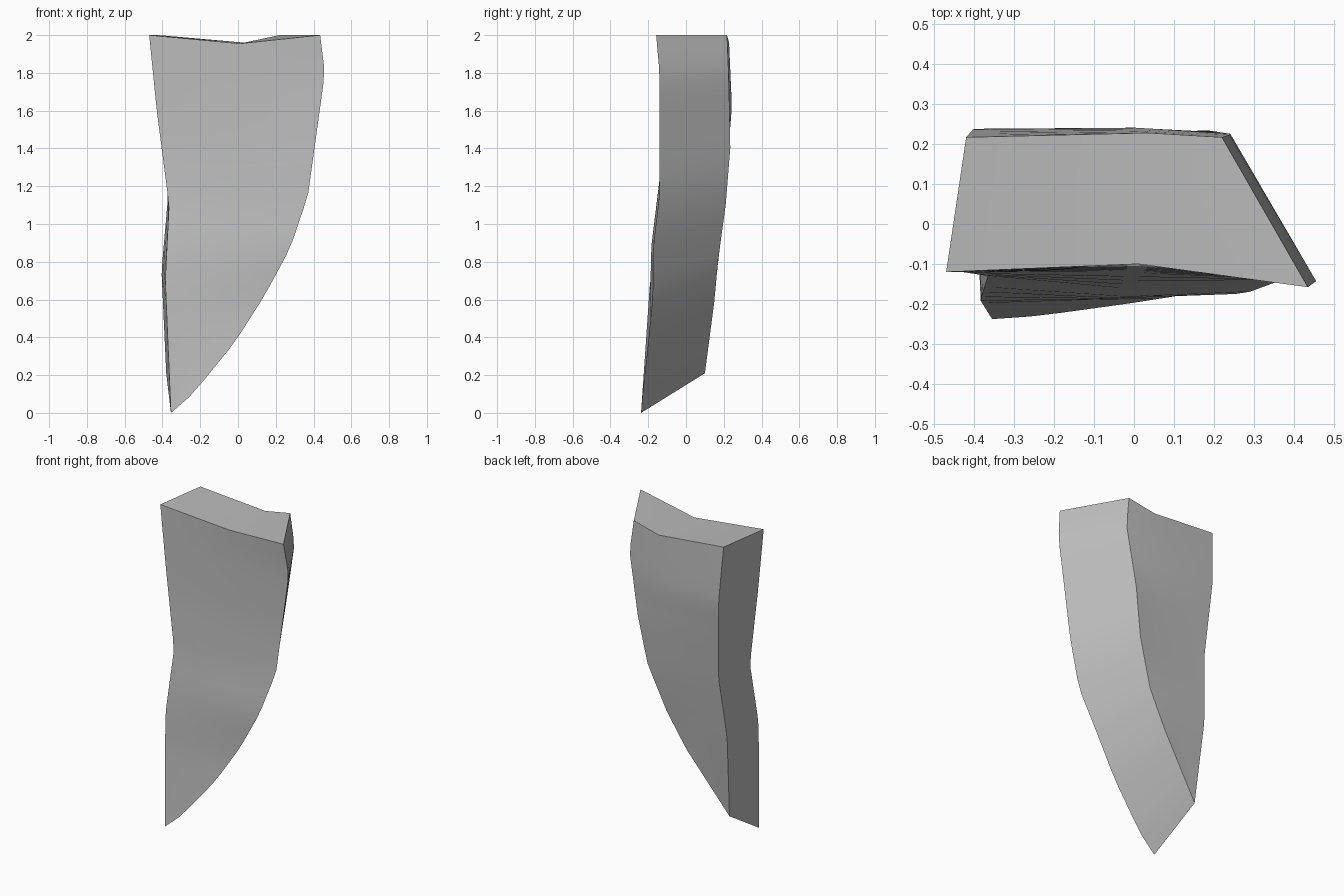
import bpy
import bmesh
from mathutils import Vector

default_cube = bpy.data.objects.get("Cube")
if default_cube:
    bpy.data.objects.remove(default_cube, do_unlink=True)

LEVELS = 24

# Long edges of the shard, each running from the top down to its lower tip
front_low_x = [(-.47, -.12, 2), (-.43, -.12, 1.6), (-.365, -.13, 1.1),
               (-.385, -.19, .7), (-.355, -.238, 0)]
front_middle = [(.01, -.1, 1.955), (0, -.12, 1.4), (-.02, -.185, .87),
                (-.12, -.19, .5), (-.355, -.238, 0)]
front_high_x = [(.435, -.158, 2), (.46, -.14, 1.8), (.37, -.14, 1.15),
                (.275, -.175, .87), (.14, -.175, .62), (-.02, -.2, .37),
                (-.24, -.23, .1), (-.355, -.238, 0)]
back_high_x = [(.22, .217, 2), (.245, .225, 1.8), (.18, .235, 1.41),
               (.127, .21, 1.1), (.02, .17, .81), (-.107, .15, .59),
               (-.38, .1, .21)]
back_middle = [(.035, .228, 1.96), (0, .243, 1.62), (-.05, .2, 1.1),
               (-.14, .165, .75), (-.38, .1, .21)]
back_low_x = [(-.42, .217, 2), (-.4, .24, 1.65), (-.37, .2, 1.15),
              (-.405, .16, .75), (-.38, .1, .21)]


def point_at_height(path, z):
    """Point on a descending path at the given height."""
    for upper, lower in zip(path, path[1:]):
        if z >= lower[2]:
            fraction = (upper[2] - z) / (upper[2] - lower[2])
            return Vector(upper).lerp(Vector(lower), fraction)
    return Vector(path[-1])


def resample(path):
    """Split a path into evenly spaced heights."""
    top, bottom = path[0][2], path[-1][2]
    return [point_at_height(path, top + (bottom - top) * i / LEVELS)
            for i in range(LEVELS + 1)]


def make_material(name, color):
    material = bpy.data.materials.new(name)
    material.use_nodes = True
    material.diffuse_color = color
    material.node_tree.nodes["Principled BSDF"].inputs["Base Color"].default_value = color
    return material


# Loft the walls between neighbouring edges
bm = bmesh.new()
edges = [front_low_x, front_middle, front_high_x,
         back_high_x, back_middle, back_low_x]
columns = [[bm.verts.new(p) for p in resample(path)] for path in edges]
for column, neighbour in zip(columns, columns[1:] + columns[:1]):
    for i in range(LEVELS):
        bm.faces.new((column[i], column[i + 1], neighbour[i + 1], neighbour[i]))

# Top break: two planes meeting in a shallow valley
fl, fm, fr, br, mid, bl = [column[0] for column in columns]
bm.faces.new((fl, fm, mid, bl))
bm.faces.new((fm, fr, br, mid))

# Close the pointed foot
bmesh.ops.remove_doubles(bm, verts=bm.verts[:], dist=.0005)
bmesh.ops.recalc_face_normals(bm, faces=bm.faces[:])

mesh = bpy.data.meshes.new("stone_shard")
bm.to_mesh(mesh)
bm.free()
shard = bpy.data.objects.new("stone_shard", mesh)
bpy.context.collection.objects.link(shard)
mesh.materials.append(make_material("stone_grey", (.5, .5, .5, 1)))

# Soft faces with crisp broken edges
bpy.ops.object.select_all(action="DESELECT")
shard.select_set(True)
bpy.context.view_layer.objects.active = shard
bpy.ops.object.shade_smooth_by_angle(angle=.6)
